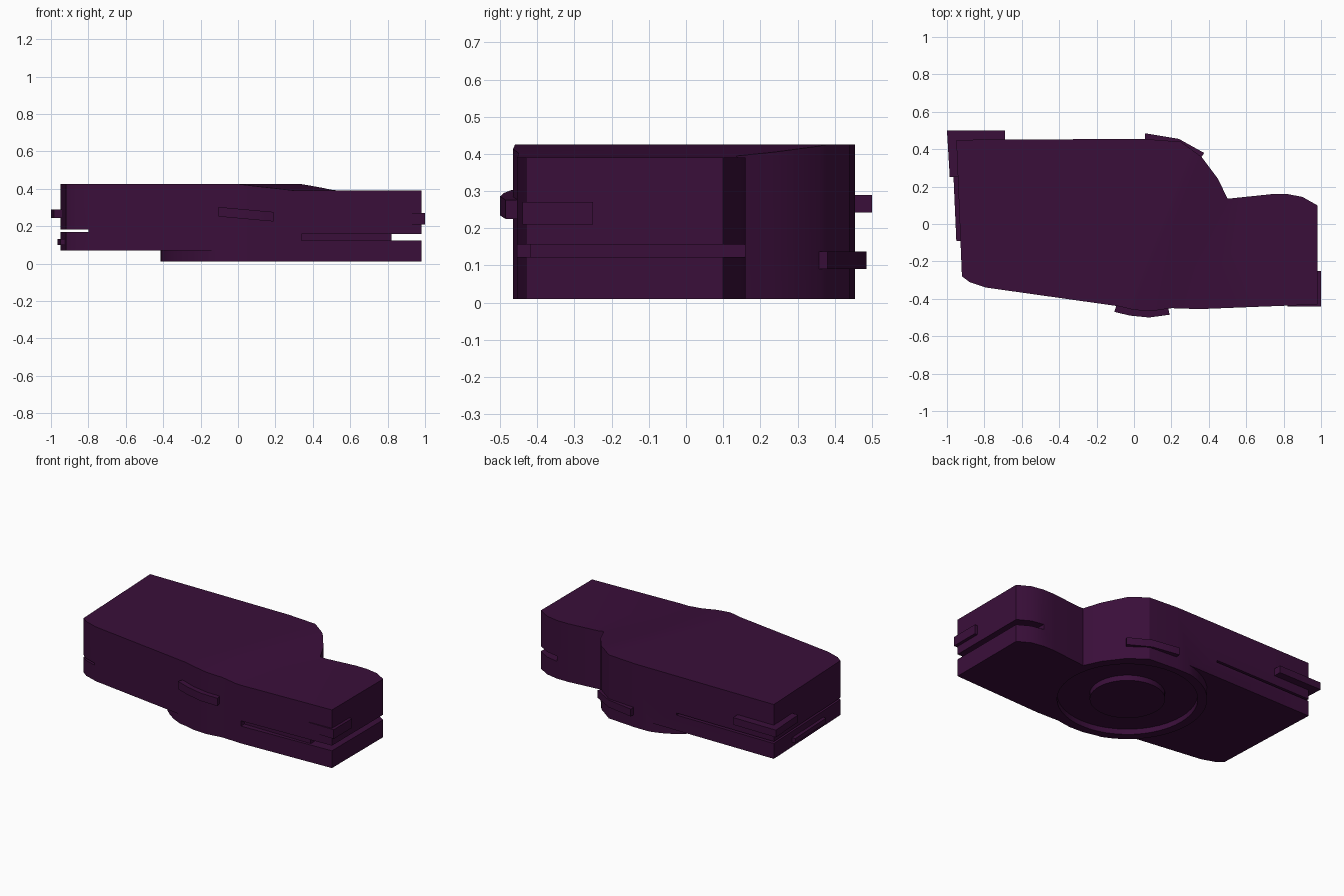
import bpy, bmesh, math
from mathutils import Vector

cube = bpy.data.objects.get("Cube")
if cube:
    bpy.data.objects.remove(cube, do_unlink=True)

plum = bpy.data.materials.new("dark_plum")
plum.use_nodes = True
COLOUR = (0.042, 0.0045, 0.042, 1)
plum.diffuse_color = COLOUR
bsdf = plum.node_tree.nodes["Principled BSDF"]
bsdf.inputs["Base Color"].default_value = COLOUR
bsdf.inputs["Roughness"].default_value = 0.6


def prism(name, points, low, high):
    """Extrude a flat outline between two heights."""
    bm = bmesh.new()
    face = bm.faces.new([bm.verts.new((x, y, low)) for x, y in points])
    top = bmesh.ops.extrude_face_region(bm, geom=[face])["geom"]
    for v in top:
        if isinstance(v, bmesh.types.BMVert):
            v.co.z = high
    bmesh.ops.recalc_face_normals(bm, faces=bm.faces)
    mesh = bpy.data.meshes.new(name)
    bm.to_mesh(mesh)
    bm.free()
    mesh.materials.append(plum)
    obj = bpy.data.objects.new(name, mesh)
    bpy.context.collection.objects.link(obj)
    return obj


def block(name, x0, x1, y0, y1, low, high):
    return prism(name, [(x0, y0), (x1, y0), (x1, y1), (x0, y1)], low, high)


def disc(name, radius, low, high):
    turn = [math.tau * i / 48 for i in range(48)]
    return prism(name, [(0.05 + radius * math.cos(a), radius * math.sin(a)) for a in turn], low, high)


def cut(target, cutter):
    """Subtract the cutter and remove it."""
    mod = target.modifiers.new("cut", 'BOOLEAN')
    mod.operation = 'DIFFERENCE'
    mod.solver = 'EXACT'
    mod.object = cutter
    bpy.ops.object.select_all(action='DESELECT')
    bpy.context.view_layer.objects.active = target
    target.select_set(True)
    bpy.ops.object.modifier_apply(modifier=mod.name)
    bpy.data.objects.remove(cutter, do_unlink=True)


def reshape_top(obj):
    """Step the top down along a diagonal crease towards the rounded lobe."""
    bm = bmesh.new()
    bm.from_mesh(obj.data)
    for start in (0.0, 0.3):
        bmesh.ops.bisect_plane(bm, geom=bm.verts[:] + bm.edges[:] + bm.faces[:],
                               plane_co=(start, -0.46, 0), plane_no=(1, -0.4, 0))
    for v in bm.verts:
        if v.co.z > 0.4:
            u = v.co.x - 0.4 * (v.co.y + 0.46)
            v.co.z -= 0.035 * min(max(u / 0.3, 0), 1)
    bm.to_mesh(obj.data)
    bm.free()


# Main housing
outline = [(-0.95, 0.45), (-0.92, -0.28), (-0.88, -0.31), (-0.79, -0.34),
           (-0.08, -0.44), (0.0, -0.46), (0.1, -0.465), (0.2, -0.45), (0.35, -0.455),
           (0.98, -0.43), (0.98, 0.1), (0.9, 0.145), (0.82, 0.16), (0.74, 0.16),
           (0.5, 0.135), (0.45, 0.24), (0.36, 0.36), (0.25, 0.44), (0.05, 0.455)]
housing = prism("housing", outline, 0.01, 0.425)
reshape_top(housing)

# Raised belly on the underside, leaving a round edge
belly = block("belly_cutter", -1.5, 0.05, -1, 1, -0.1, 0.07)
cut(belly, disc("belly_round", 0.465, -0.2, 0.2))
cut(housing, belly)

# Round groove around a central boss
groove = disc("groove_cutter", 0.41, -0.1, 0.045)
cut(groove, disc("boss", 0.22, -0.2, 0.2))
cut(housing, groove)

# Seam slots around both ends
cut(housing, block("lobe_slot", 0.82, 1.2, -0.7, 0.4, 0.123, 0.157))
cut(housing, block("front_slot", 0.34, 0.9, -0.7, -0.42, 0.123, 0.157))
cut(housing, block("end_slot", -1.2, -0.8, -0.7, 0.7, 0.17, 0.183))
cut(housing, block("rear_slot", -0.9, -0.25, 0.42, 0.7, 0.17, 0.183))

# Clips standing proud of the walls
rear_corner_clip = prism("rear_corner_clip", [
    (-1, 0.5), (-0.985, 0.25), (-0.92, 0.25), (-0.92, 0.42), (-0.69, 0.42), (-0.69, 0.5)], 0.243, 0.29)
front_corner_clip = prism("front_corner_clip", [
    (1, -0.44), (1, -0.25), (0.95, -0.25), (0.95, -0.41), (0.82, -0.41), (0.82, -0.44)], 0.21, 0.27)
rear_curved_clip = prism("rear_curved_clip", [
    (0.06, 0.485), (0.24, 0.455), (0.375, 0.38), (0.35, 0.34), (0.23, 0.41), (0.06, 0.43)], 0.09, 0.138)
side_clip = prism("side_clip", [
    (-0.965, 0.25), (-0.95, -0.09), (-0.9, -0.09), (-0.91, 0.25)], 0.1, 0.13)
front_curved_clip = prism("front_curved_clip", [
    (-0.105, -0.47), (-0.02, -0.49), (0.08, -0.5), (0.19, -0.485),
    (0.18, -0.43), (0.08, -0.44), (-0.09, -0.42)], 0.242, 0.293)
for v in front_curved_clip.data.vertices:
    v.co.z -= 0.09 * v.co.x

# Shading
bpy.ops.object.select_all(action='DESELECT')
for obj in (housing, rear_corner_clip, front_corner_clip, rear_curved_clip, side_clip, front_curved_clip):
    obj.select_set(True)
bpy.context.view_layer.objects.active = housing
bpy.ops.object.shade_smooth_by_angle(angle=math.radians(25))
